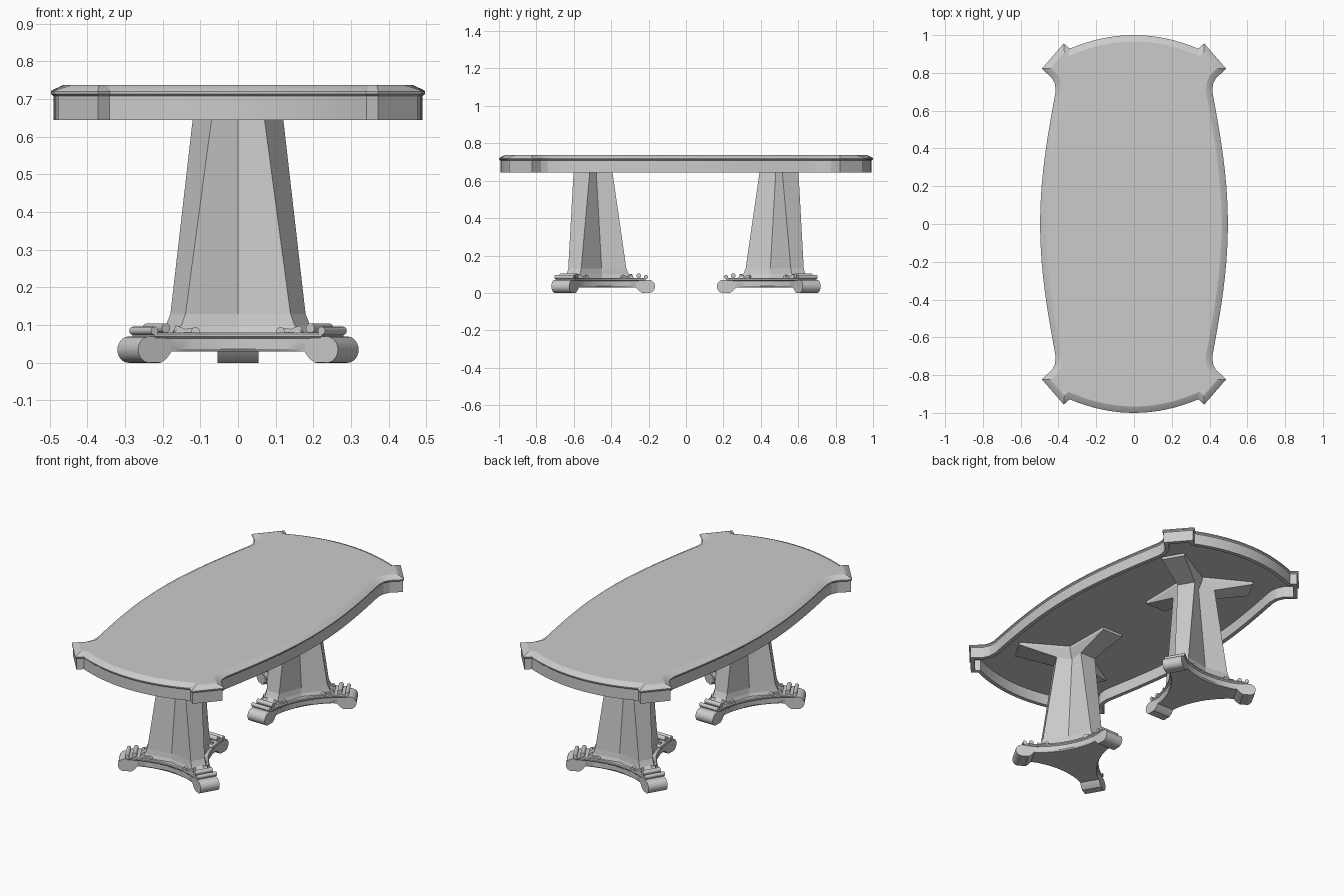
import bpy, bmesh
from math import sin, cos, pi, radians, hypot
from mathutils import Matrix, Vector

cube = bpy.data.objects.get("Cube")
if cube:
    bpy.data.objects.remove(cube, do_unlink=True)

grey = bpy.data.materials.new("light_grey")
grey.use_nodes = True
colour = (0.6, 0.6, 0.6, 1)
grey.diffuse_color = colour
grey.node_tree.nodes["Principled BSDF"].inputs["Base Color"].default_value = colour


def loft(name, rings, matrix=Matrix(), smooth=None):
    """Skin a stack of equal rings and cap both ends."""
    bm = bmesh.new()
    rows = [[bm.verts.new(matrix @ Vector(p)) for p in ring] for ring in rings]
    n = len(rows[0])
    for a, b in zip(rows, rows[1:]):
        for i in range(n):
            j = (i + 1) % n
            bm.faces.new((a[i], a[j], b[j], b[i]))
    bm.faces.new(rows[0][::-1])
    bm.faces.new(rows[-1])
    bmesh.ops.recalc_face_normals(bm, faces=bm.faces)
    mesh = bpy.data.meshes.new(name)
    bm.to_mesh(mesh)
    bm.free()
    mesh.materials.append(grey)
    obj = bpy.data.objects.new(name, mesh)
    bpy.context.collection.objects.link(obj)
    if smooth:
        bpy.ops.object.select_all(action='DESELECT')
        obj.select_set(True)
        bpy.context.view_layer.objects.active = obj
        bpy.ops.object.shade_smooth_by_angle(angle=radians(smooth))
    return obj


def inset(points, d):
    """Mitred inward offset of a counter-clockwise outline."""
    out = []
    for i, (x, y) in enumerate(points):
        px, py = points[i - 1]
        qx, qy = points[(i + 1) % len(points)]
        la, lb = hypot(x - px, y - py), hypot(qx - x, qy - y)
        a = Vector((-(y - py) / la, (x - px) / la))
        b = Vector((-(qy - y) / lb, (qx - x) / lb))
        m = (a + b) / (1 + a.dot(b))
        out.append((x + m.x * d, y + m.y * d))
    return out


def at(points, z):
    return [(x, y, z) for x, y in points]


# Table top: one quarter of the outline, then mirrored round
side = [(0.415 + 0.082 * cos(pi * y / 1.4), y) for y in [0.07 * i for i in range(11)]]
ear = [(0.418, 0.74), (0.432, 0.77), (0.488, 0.822), (0.372, 0.956)]
end = [(x, 1 - 0.072 * (x / 0.34) ** 2) for x in [0.34 * (1 - i / 8) for i in range(9)]]
quarter = side + ear + end
half = quarter + [(-x, y) for x, y in quarter[-2::-1]]
outline = half + [(x, -y) for x, y in half[-2:0:-1]]
profile = [(0.034, 0.738), (0.004, 0.724), (0, 0.72), (0, 0.714), (0.007, 0.708),
           (0.007, 0.645), (0.03, 0.645), (0.03, 0.71)]
loft("table_top", [at(inset(outline, d), z) for d, z in profile], smooth=20)


def polar(r, w, k):
    """Point at distance r along arm k and w sideways."""
    a = radians(90 + 120 * k)
    return (r * cos(a) - w * sin(a), r * sin(a) + w * cos(a))


def star(r, w, c):
    """Three blunt arms with a crease at radius c between them."""
    pts = []
    for k in range(3):
        pts += [polar(r, -w, k), polar(r, w, k), polar(c, 0, k + 0.5)]
    return pts


def base_plan(r, w, m):
    """Three arms joined by hollow curved sides."""
    pts = []
    root = r - 0.02
    s, d = 0.866 * root - 0.5 * w, 0.5 * root + 0.866 * w
    for k in range(3):
        pts += [polar(r, -w, k), polar(r, w, k)]
        for i in range(13):
            t = 1 - i / 6
            pts.append(polar(m + (d - m) * t * t, -s * t, k + 0.5))
    return pts


def roll(name, r, z, radius, half_width, matrix):
    """Small cylinder lying across an arm."""
    ring = [(r + radius * cos(i * pi / 8), z + radius * sin(i * pi / 8)) for i in range(16)]
    loft(name, [[(x, w, h) for x, h in ring] for w in (-half_width, half_width)], matrix, 40)


# Foot side profile: scrolled toe and tapering heel
toe = [(0.303 + 0.035 * cos(radians(a)), 0.035 + 0.035 * sin(radians(a)))
       for a in range(90, -106, -15)]
foot_profile = [(0.17, 0.07)] + toe + [(0.268, 0), (0.25, 0.012), (0.235, 0.03), (0.17, 0.03)]

for label, y, turn in (("front", -0.503, 0), ("back", 0.503, pi)):
    place = Matrix.Translation((0, y, 0)) @ Matrix.Rotation(turn, 4, 'Z')

    # Tapered column with a flared foot
    loft(label + "_column", [at(star(*p), z) for p, z in (
        ((0.225, 0.045, 0.11), 0.078), ((0.197, 0.041, 0.107), 0.1),
        ((0.184, 0.04, 0.104), 0.13), ((0.11, 0.05, 0.046), 0.646))], place)

    # Spreading support under the top
    loft(label + "_top_support", [at(star(*p), z) for p, z in (
        ((0.11, 0.05, 0.046), 0.645), ((0.32, 0.065, 0.08), 0.695),
        ((0.32, 0.065, 0.08), 0.712))], place)

    # Stepped hollow-sided base
    loft(label + "_base", [at(base_plan(*p), z) for p, z in (
        ((0.265, 0.05, 0.125), 0.03), ((0.27, 0.053, 0.13), 0.037),
        ((0.27, 0.053, 0.13), 0.066))], place, 30)
    loft(label + "_base_moulding", [at(base_plan(*p), z) for p, z in (
        ((0.28, 0.053, 0.13), 0.064), ((0.29, 0.058, 0.138), 0.07),
        ((0.29, 0.058, 0.138), 0.077), ((0.286, 0.054, 0.133), 0.081))], place, 30)

    for k in range(3):
        arm = place @ Matrix.Rotation(radians(90 + 120 * k), 4, 'Z')
        tag = f"{label}_{k + 1}"
        loft("foot_" + tag, [[(r, w, z) for r, z in foot_profile] for w in (-0.055, 0.055)],
             arm, 30)
        roll("outer_roll_" + tag, 0.289, 0.085, 0.011, 0.058, arm)
        roll("inner_roll_" + tag, 0.25, 0.092, 0.013, 0.05, arm)
        # Pair of little scrolls on each hollow side
        for s in (-1, 1):
            between = place @ Matrix.Rotation(radians(150 + 120 * k), 4, 'Z')
            across = between @ Matrix.Translation((0.132, 0, 0)) @ Matrix.Rotation(pi / 2, 4, 'Z')
            roll(f"side_scroll_{tag}_{'a' if s < 0 else 'b'}", s * 0.113, 0.084, 0.011, 0.016, across)
            bracket = [(s * 0.113, 0.078), (s * 0.113, 0.094), (s * 0.14, 0.09),
                       (s * 0.165, 0.1), (s * 0.175, 0.078)]
            loft(f"side_bracket_{tag}_{'a' if s < 0 else 'b'}",
                 [[(x, w, z) for x, z in bracket] for w in (-0.012, 0.012)], across)
